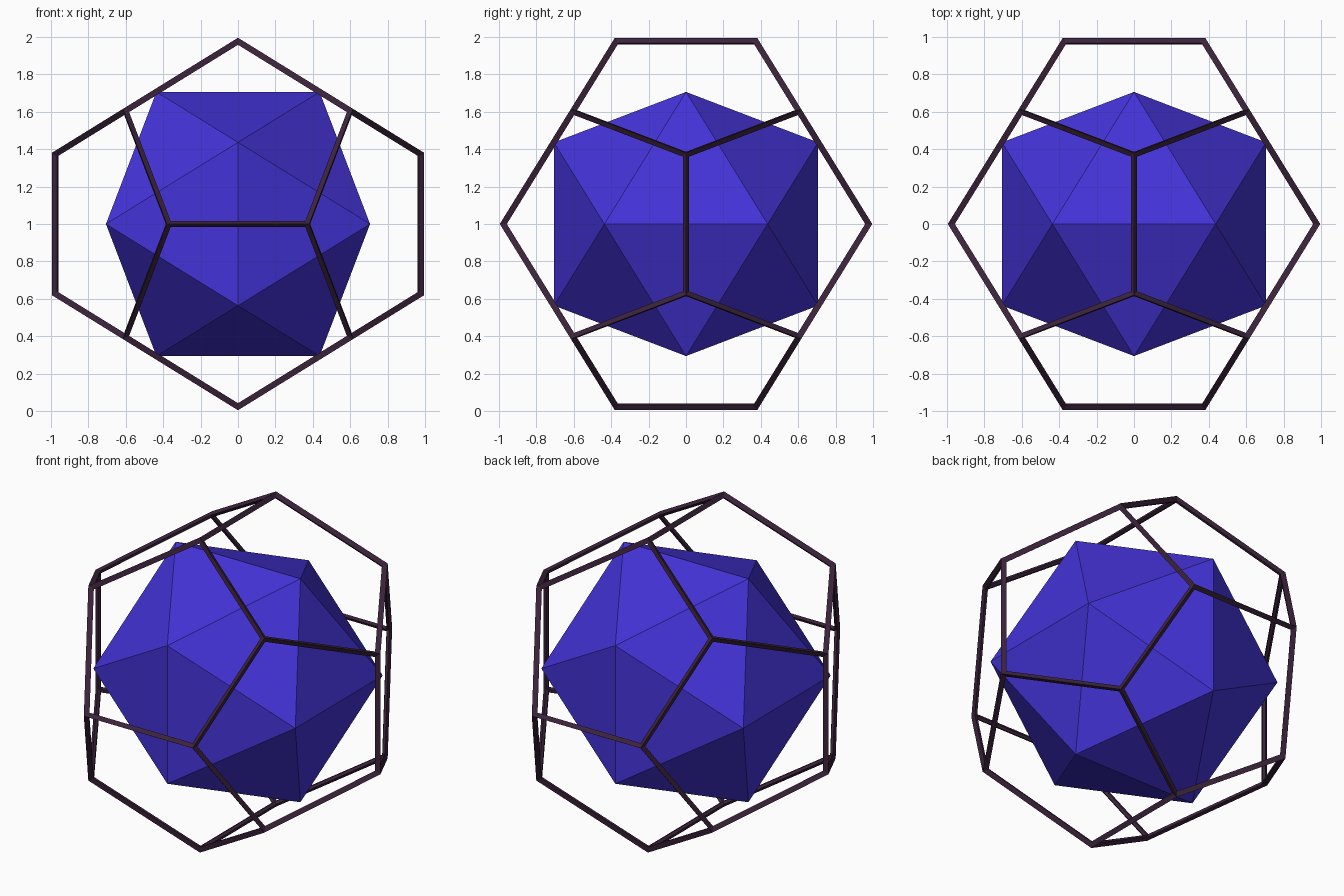
import bpy, bmesh, math
from itertools import product

if "Cube" in bpy.data.objects:
    bpy.data.objects.remove(bpy.data.objects["Cube"])

PHI = (1 + math.sqrt(5)) / 2
CENTRE = (0, 0, 1)


def hull_object(name, points, color):
    """Convex solid from points, coplanar triangles merged into flat faces."""
    bm = bmesh.new()
    for p in points:
        bm.verts.new(p)
    bmesh.ops.convex_hull(bm, input=bm.verts[:])
    bmesh.ops.dissolve_limit(bm, angle_limit=math.radians(1),
                             verts=bm.verts[:], edges=bm.edges[:])
    bmesh.ops.recalc_face_normals(bm, faces=bm.faces[:])
    mesh = bpy.data.meshes.new(name)
    bm.to_mesh(mesh)
    bm.free()
    obj = bpy.data.objects.new(name, mesh)
    obj.location = CENTRE
    bpy.context.collection.objects.link(obj)
    mat = bpy.data.materials.new(name + "_color")
    mat.diffuse_color = color
    mat.use_nodes = True
    mat.node_tree.nodes["Principled BSDF"].inputs["Base Color"].default_value = mat.diffuse_color
    mesh.materials.append(mat)
    return obj


def cyclic(a, b):
    """Corners of three golden rectangles, one in each axis plane."""
    pts = []
    for s, t in product((-1, 1), repeat=2):
        x, y = s * a, t * b
        pts += [(x, y, 0), (0, x, y), (y, 0, x)]
    return pts


# Solid icosahedron core
D = 0.706
hull_object("icosahedron_core", cyclic(D, D / PHI), (0.058, 0.033, 0.69, 1))

# Open dodecahedron cage made of edge struts
B = 0.978
K = B / PHI
corners = cyclic(K / PHI, B) + [(x * K, y * K, z * K)
                                for x, y, z in product((-1, 1), repeat=3)]
cage = hull_object("dodecahedron_cage", corners, (0.045, 0.017, 0.045, 1))
wire = cage.modifiers.new("struts", 'WIREFRAME')
wire.thickness = 0.038
wire.offset = 0
wire.use_even_offset = True
wire.use_replace = True
